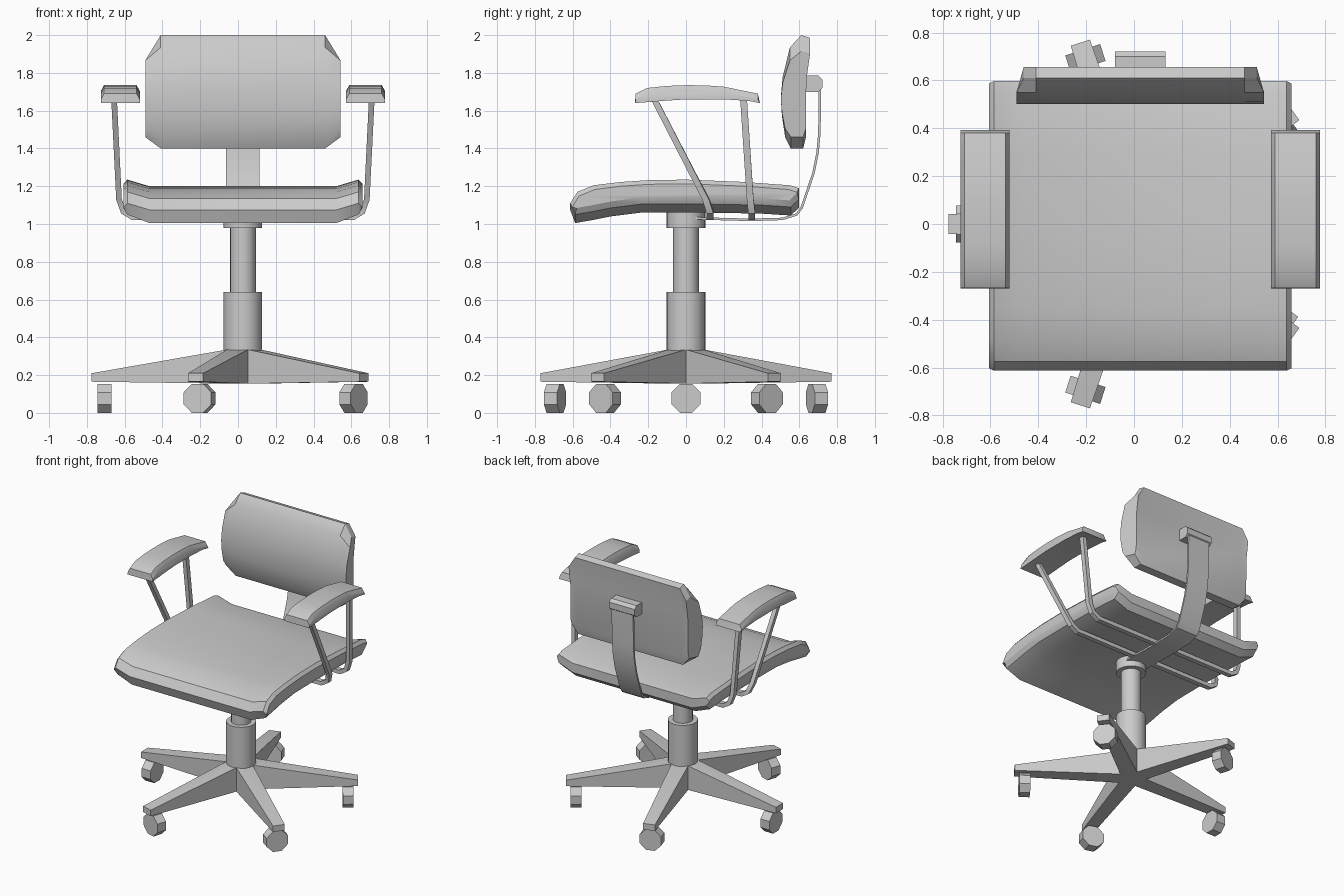
import bpy, bmesh, math
from mathutils import Vector

if "Cube" in bpy.data.objects:
    bpy.data.objects.remove(bpy.data.objects["Cube"])

CX = 0.026  # chair mid line


def finish(name, bm, angle=30):
    bmesh.ops.recalc_face_normals(bm, faces=bm.faces)
    me = bpy.data.meshes.new(name)
    bm.to_mesh(me)
    bm.free()
    ob = bpy.data.objects.new(name, me)
    bpy.context.collection.objects.link(ob)
    bpy.ops.object.select_all(action='DESELECT')
    ob.select_set(True)
    bpy.context.view_layer.objects.active = ob
    bpy.ops.object.shade_smooth_by_angle(angle=math.radians(angle))
    return ob


def loft(name, rings, angle=30):
    """Skin a list of closed rings and cap both ends."""
    bm = bmesh.new()
    vs = [[bm.verts.new(p) for p in r] for r in rings]
    n = len(rings[0])
    for a, b in zip(vs, vs[1:]):
        for i in range(n):
            j = (i + 1) % n
            bm.faces.new((a[i], a[j], b[j], b[i]))
    bm.faces.new(vs[0])
    bm.faces.new(vs[-1])
    return finish(name, bm, angle)


def sweep(name, path, side, w, t):
    """Flat bar along a path; w across the side axis, t along the normal."""
    path = [Vector(p) for p in path]
    side = Vector(side)
    rings = []
    for i, p in enumerate(path):
        d = (path[min(i + 1, len(path) - 1)] - p).normalized() if i < len(path) - 1 else Vector()
        e = (p - path[i - 1]).normalized() if i else Vector()
        n = (d + e).cross(side).normalized()
        rings.append([p + side * a * w / 2 + n * b * t / 2
                      for a, b in ((1, 1), (1, -1), (-1, -1), (-1, 1))])
    return loft(name, rings)


def cylinder(name, r, z0, z1, n=20):
    ring = [(CX + r * math.cos(2 * math.pi * i / n), r * math.sin(2 * math.pi * i / n)) for i in range(n)]
    return loft(name, [[(x, y, z) for x, y in ring] for z in (z0, z1)])


# Five-pointed base
BX = 0.022


def polar(r, deg, side=0.0, z=0.0):
    a = math.radians(deg)
    return (BX + r * math.cos(a) - side * math.sin(a), r * math.sin(a) + side * math.cos(a), z)


angles = [180 + 72 * i for i in range(5)]
bm = bmesh.new()
levels = []
for z_in, z_out in ((0.155, 0.165), (0.335, 0.21)):
    mid = bm.verts.new((BX, 0, z_in))
    corner = [bm.verts.new(polar(0.1, a - 36, 0, z_in)) for a in angles]
    tips = [[bm.verts.new(polar(0.797, a, s, z_out)) for s in (-0.042, 0.042)] for a in angles]
    outline = []
    for i in range(5):
        c0, c1 = corner[i], corner[(i + 1) % 5]
        bm.faces.new((c0, *tips[i], c1))
        bm.faces.new((mid, c0, c1))
        outline += [c0, *tips[i]]
    levels.append(outline)
for i in range(15):
    j = (i + 1) % 15
    bm.faces.new((levels[0][i], levels[0][j], levels[1][j], levels[1][i]))
finish("star_base", bm, 20)

# Eight-sided casters under the leg tips
for k, a in enumerate(angles):
    rings = []
    for r in (0.692, 0.766):
        rings.append([polar(r, a, 0.083 * math.cos(math.radians(22.5 + 45 * i)),
                            0.077 + 0.083 * math.sin(math.radians(22.5 + 45 * i))) for i in range(8)])
    loft(f"caster_{k + 1}", rings)

# Gas column
cylinder("column_lower", 0.102, 0.33, 0.64)
cylinder("column_piston", 0.068, 0.6, 1.0)
cylinder("column_collar", 0.102, 0.98, 1.08)

# Seat: side profile lofted across, edges raised and softened
top = [(-0.613, 1.075), (-0.575, 1.135), (-0.49, 1.17), (-0.35, 1.187), (-0.2, 1.197), (0, 1.2),
       (0.3, 1.188), (0.55, 1.17), (0.597, 1.155)]
bottom = [(0.597, 1.085), (0.555, 1.045), (0.4, 1.055), (0, 1.062), (-0.24, 1.06),
          (-0.4, 1.04), (-0.5, 1.02), (-0.587, 1.005)]


def seat_ring(x, lift, cut_top, cut_bottom, shrink):
    return ([(CX + x, y * shrink, z + lift - cut_top) for y, z in top]
            + [(CX + x, y * shrink, z + lift + cut_bottom) for y, z in bottom])


half = [(0.632, 0.035, 0.022, 0.045, 0.985), (0.612, 0.035, 0, 0.01, 1), (0.495, 0, 0, 0, 1)]
loft("seat", [seat_ring(-h[0], *h[1:]) for h in half] + [seat_ring(*h) for h in reversed(half)])

# Backrest: curved profile with clipped corners
back = [(0.61, 2.0), (0.657, 1.985), (0.637, 1.8), (0.635, 1.46), (0.62, 1.4), (0.555, 1.4),
        (0.525, 1.46), (0.508, 1.57), (0.502, 1.67), (0.512, 1.78), (0.55, 1.935)]


def back_ring(x, full):
    ring = []
    for y, z in back:
        inset = 0 if full or y < 0.61 else 0.03
        zz = z if full else 1.46 + (z - 1.4) * 0.455 / 0.6
        ring.append((CX + math.copysign(abs(x) - inset, x), y, zz))
    return ring


loft("backrest", [back_ring(-0.517, False), back_ring(-0.435, True),
                  back_ring(0.435, True), back_ring(0.517, False)])

# Backrest bracket and bent strap
bracket = [(0.62, 1.7), (0.7, 1.7), (0.722, 1.72), (0.722, 1.765), (0.7, 1.785), (0.62, 1.785)]
loft("back_bracket", [[(CX + s * 0.106, y, z) for y, z in bracket] for s in (-1, 1)])
strap = [(0.71, 1.75), (0.706, 1.48), (0.697, 1.38), (0.675, 1.27), (0.612, 1.085), (0.585, 1.05),
         (0.51, 1.027), (0.34, 1.022), (0.05, 1.03)]
sweep("back_strap", [(CX, y, z) for y, z in strap], (1, 0, 0), 0.178, 0.013)

# Arm bars: two hoops running under the seat from arm to arm
for name, y_top, y_low in (("front_arm_bar", -0.168, 0.105), ("rear_arm_bar", 0.305, 0.34)):
    y_foot = y_low + (0.022 if y_top < 0 else 0.008)
    side = [(0.682, y_top, 1.66), (0.656, y_low, 1.13), (0.633, y_foot, 1.065), (0.585, y_foot, 1.036)]
    path = [(CX - x, y, z) for x, y, z in side] + [(CX + x, y, z) for x, y, z in reversed(side)]
    sweep(name, path, (0, 1, 0), 0.036, 0.03)

# Arm pads: arched profile with softened top edges
pad_top = [(-0.267, 1.69), (-0.205, 1.72), (-0.1, 1.731), (0, 1.735), (0.1, 1.734), (0.2, 1.727), (0.38, 1.69)]
pad_low = [(0.392, 1.64), (0.33, 1.652), (0.2, 1.66), (0, 1.66), (-0.12, 1.652), (-0.27, 1.64)]
for name, s in (("left_arm_pad", -1), ("right_arm_pad", 1)):
    rings = []
    for x, drop in ((-0.103, 0.03), (-0.086, 0), (0.086, 0), (0.103, 0.03)):
        rings.append([(CX + s * 0.649 + x, y, z - drop) for y, z in pad_top]
                     + [(CX + s * 0.649 + x, y, z) for y, z in pad_low])
    loft(name, rings)
